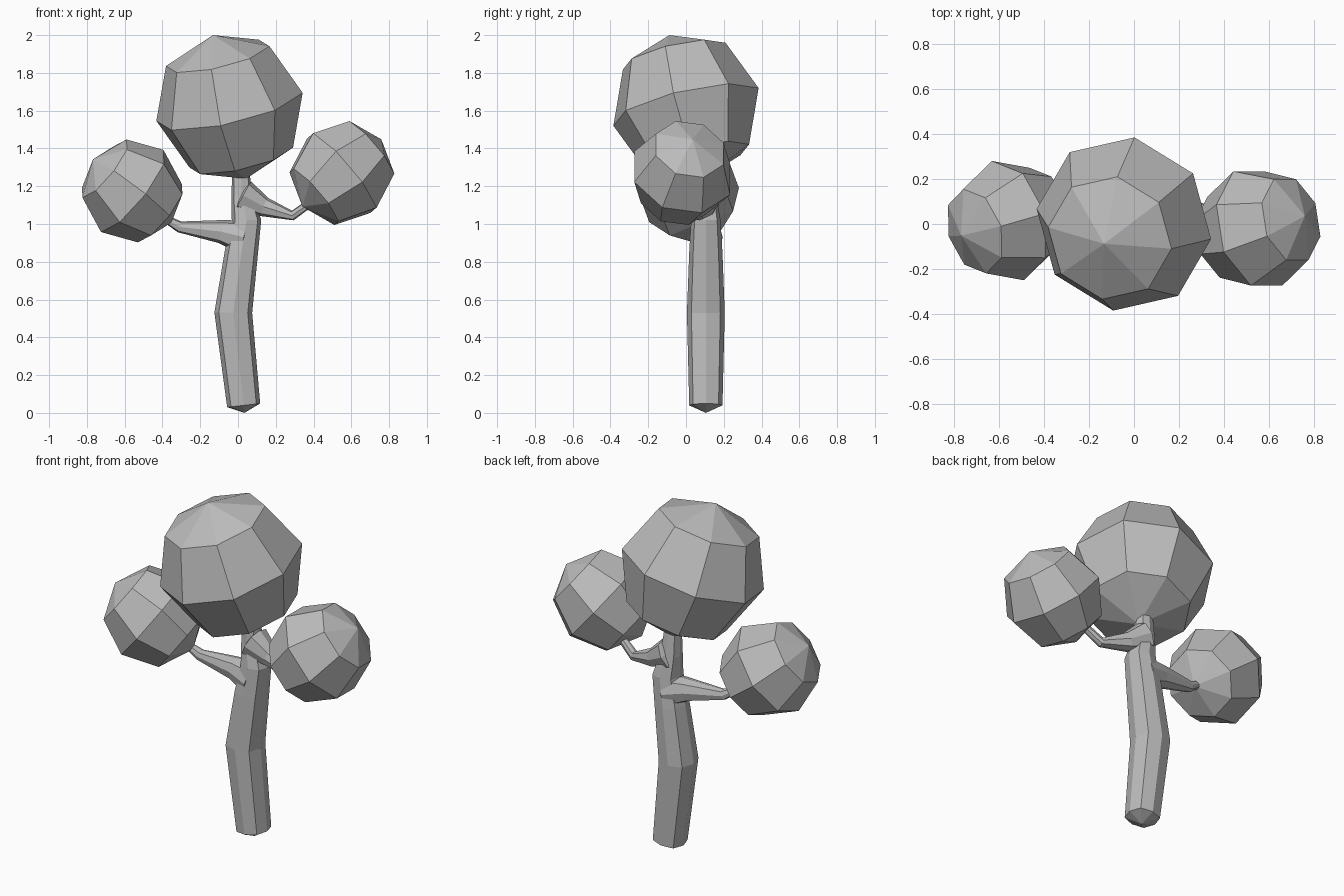
import bpy, bmesh
from math import cos, sin, radians, pi
from mathutils import Vector, Matrix

cube = bpy.data.objects.get("Cube")
if cube:
    bpy.data.objects.remove(cube, do_unlink=True)

grey = bpy.data.materials.new("plain_grey")
grey.use_nodes = True
grey.diffuse_color = (0.5, 0.5, 0.5, 1)
grey.node_tree.nodes["Principled BSDF"].inputs["Base Color"].default_value = grey.diffuse_color


def finish(bm, name):
    bmesh.ops.recalc_face_normals(bm, faces=bm.faces)
    mesh = bpy.data.meshes.new(name)
    bm.to_mesh(mesh)
    bm.free()
    mesh.materials.append(grey)
    obj = bpy.data.objects.new(name, mesh)
    bpy.context.collection.objects.link(obj)
    return obj


def foliage(name, centre, radius, axis, ref):
    """Eight-sided faceted ball: pole along axis, one meridian towards ref."""
    w = Vector(axis).normalized()
    u = Vector(ref)
    u = (u - w * u.dot(w)).normalized()
    turn = Matrix((u, w.cross(u), w)).transposed().to_4x4()
    bm = bmesh.new()
    bmesh.ops.create_uvsphere(bm, u_segments=8, v_segments=4, radius=radius,
                              matrix=Matrix.Translation(centre) @ turn)
    return finish(bm, name)


def limb(name, path, start_cap=0.03, end_cap=0.02):
    """Squarish eight-sided tube along (x, y, z, radius) points, with blunt pointed ends."""
    pts = [Vector(p[:3]) for p in path]
    bm = bmesh.new()
    rings = []
    for i, p in enumerate(pts):
        t = Vector()
        if i:
            t += (p - pts[i - 1]).normalized()
        if i < len(pts) - 1:
            t += (pts[i + 1] - p).normalized()
        t.normalize()
        b = (Vector((0, 1, 0)) - t * t.y).normalized()
        n = b.cross(t)
        ring = []
        for k in range(8):
            r = path[i][3] * (1.08 if k % 2 else 1)
            a = k * pi / 4
            ring.append(bm.verts.new(p + n * r * cos(a) + b * r * sin(a)))
        if i == 0:
            first = bm.verts.new(p - t * start_cap)
        rings.append(ring)
    last = bm.verts.new(pts[-1] + t * end_cap)
    for k in range(8):
        j = (k + 1) % 8
        for lo, hi in zip(rings, rings[1:]):
            bm.faces.new((lo[k], lo[j], hi[j], hi[k]))
        bm.faces.new((first, rings[0][j], rings[0][k]))
        bm.faces.new((last, rings[-1][k], rings[-1][j]))
    return finish(bm, name)


# Trunk and its two side branches
limb("trunk", [(0.03, 0.105, 0.04, 0.088), (-0.025, 0.105, 0.53, 0.1),
               (0.018, 0.105, 0.85, 0.088), (0.045, 0.105, 1.02, 0.078),
               (0.02, 0.105, 1.15, 0.056), (0.015, 0.1, 1.28, 0.045)], start_cap=0.04)
limb("right_branch", [(0.03, 0.105, 0.93, 0.09), (-0.09, 0.105, 0.96, 0.062),
                      (-0.31, 0.09, 0.985, 0.03), (-0.37, 0.08, 1.02, 0.022)])
limb("left_branch", [(0.03, 0.105, 1.15, 0.085), (0.14, 0.1, 1.09, 0.052),
                     (0.29, 0.07, 1.045, 0.026), (0.38, 0.05, 1.11, 0.022)])

# Foliage balls
a = radians(-7)
foliage("top_foliage", (-0.045, 0, 1.62), 0.4, (-0.22, -0.22, 0.95), (cos(a), sin(a), 0))
a = radians(22.5)
foliage("left_foliage", (0.55, -0.02, 1.27), 0.28, (0.75, 0.2, 0.64),
        (-0.64 * sin(a), -cos(a), 0.75 * sin(a)))
a = radians(6.6)
foliage("right_foliage", (-0.56, 0.015, 1.175), 0.275, (-0.78, -0.25, 0.63),
        (0.63 * sin(a), -cos(a), 0.78 * sin(a)))
